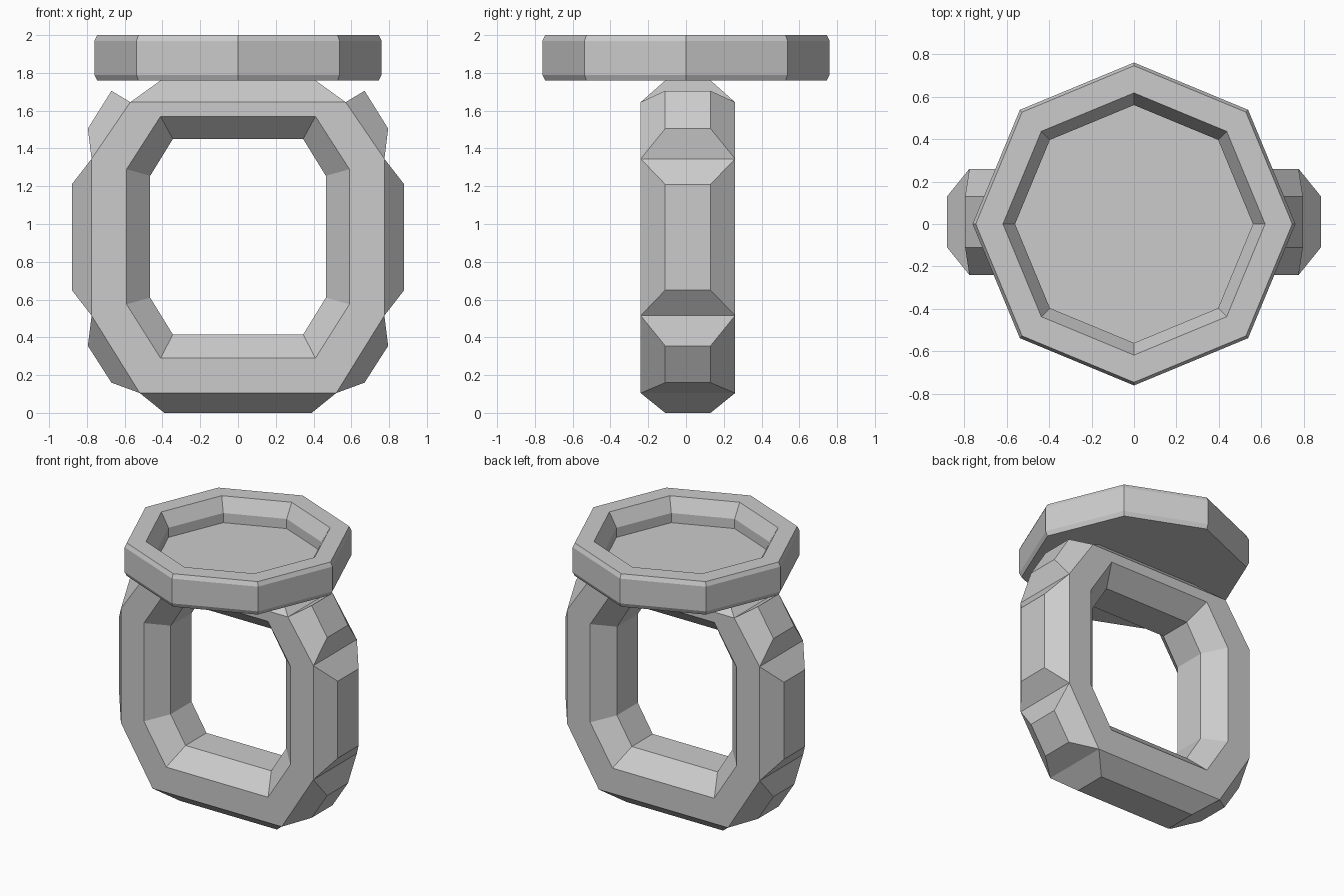
import bpy, bmesh, math

if "Cube" in bpy.data.objects:
    bpy.data.objects.remove(bpy.data.objects["Cube"])


def finish(bm, name):
    bmesh.ops.recalc_face_normals(bm, faces=bm.faces)
    mesh = bpy.data.meshes.new(name)
    bm.to_mesh(mesh)
    bm.free()
    obj = bpy.data.objects.new(name, mesh)
    bpy.context.collection.objects.link(obj)
    return obj


def bridge(bm, a, b):
    n = len(a)
    for i in range(n):
        j = (i + 1) % n
        bm.faces.new((a[i], a[j], b[j], b[i]))


def mirrored(half):
    # Right half listed bottom to top, closed by its reflection
    return half + [(-x, z) for x, z in reversed(half)]


# Ring band: octagonal loops in the xz plane
FRONT, BACK = -0.24, 0.26
FRONT_IN, BACK_IN = -0.11, 0.13
outer = mirrored([(0.52, 0.105), (0.775, 0.515), (0.775, 1.345), (0.57, 1.645)])
inner = mirrored([(0.41, 0.29), (0.59, 0.575), (0.59, 1.29), (0.41, 1.57)])
hole = mirrored([(0.345, 0.415), (0.465, 0.61), (0.465, 1.255), (0.345, 1.45)])
# Raised panel ends, one pair per outer side
right = [((0.67, 0.16), (0.795, 0.355)),
         ((0.88, 0.65), (0.88, 1.21)),
         ((0.795, 1.505), (0.67, 1.705))]
left = [((-b[0], b[1]), (-a[0], a[1])) for a, b in reversed(right)]
panels = right + [((0.41, 1.76), (-0.41, 1.76))] + left + [((-0.39, 0), (0.39, 0))]

bm = bmesh.new()


def loop(points, y):
    return [bm.verts.new((x, y, z)) for x, z in points]


of, ob = loop(outer, FRONT), loop(outer, BACK)
nf, nb = loop(inner, FRONT), loop(inner, BACK)
hf, hb = loop(hole, FRONT_IN), loop(hole, BACK_IN)
for a, b in ((of, nf), (nf, hf), (hf, hb), (hb, nb), (nb, ob)):
    bridge(bm, a, b)

# Bevelled raised panel on every outer side
for i, ends in enumerate(panels):
    j = (i + 1) % 8
    base = [of[i], of[j], ob[j], ob[i]]
    a, b = ends
    top = [bm.verts.new((p[0], y, p[1])) for p, y in
           ((a, FRONT_IN), (b, FRONT_IN), (b, BACK_IN), (a, BACK_IN))]
    bridge(bm, base, top)
    bm.faces.new(top)
finish(bm, "ring_band")

# Octagonal dish on top: lofted from the underside, over the rim, to the floor
bm = bmesh.new()
profile = [(0.745, 1.76), (0.76, 1.79), (0.76, 1.97), (0.745, 2.0),
           (0.617, 2.0), (0.56, 1.90), (0.56, 1.83)]
rings = [[bm.verts.new((r * math.cos(k * math.pi / 4),
                        r * math.sin(k * math.pi / 4), z)) for k in range(8)]
         for r, z in profile]
for a, b in zip(rings, rings[1:]):
    bridge(bm, a, b)
bm.faces.new(rings[0])
bm.faces.new(rings[-1])
finish(bm, "top_dish")
